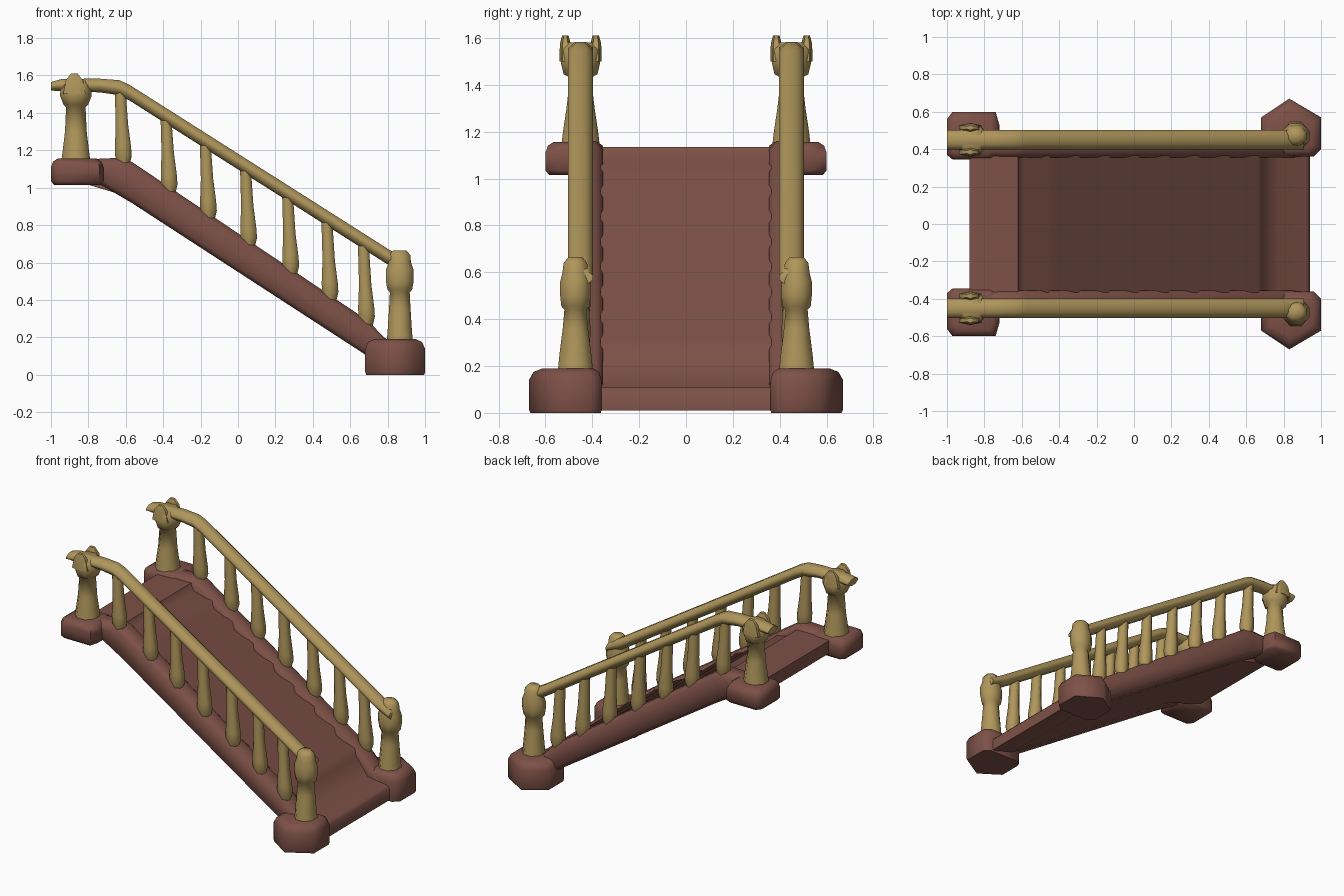
import bpy, bmesh, math

if "Cube" in bpy.data.objects:
    bpy.data.objects.remove(bpy.data.objects["Cube"])

def material(name, rgb):
    m = bpy.data.materials.new(name)
    m.diffuse_color = (*rgb, 1)
    m.use_nodes = True
    m.node_tree.nodes["Principled BSDF"].inputs["Base Color"].default_value = m.diffuse_color
    return m

BROWN = material("brown_wood", (0.205, 0.082, 0.063))
GOLD = material("golden_wood", (0.43, 0.305, 0.105))

def loft(name, rings, mat, mirror=True):
    """Skin a list of equal-length rings, cap both ends, mirror across y."""
    bm = bmesh.new()
    loops = [[bm.verts.new(p) for p in r] for r in rings]
    n = len(rings[0])
    for a, b in zip(loops, loops[1:]):
        for i in range(n):
            j = (i + 1) % n
            bm.faces.new((a[i], a[j], b[j], b[i]))
    bm.faces.new(loops[0])
    bm.faces.new(loops[-1])
    bmesh.ops.recalc_face_normals(bm, faces=bm.faces)
    me = bpy.data.meshes.new(name)
    bm.to_mesh(me)
    bm.free()
    me.materials.append(mat)
    ob = bpy.data.objects.new(name, me)
    bpy.context.collection.objects.link(ob)
    if mirror:
        mod = ob.modifiers.new("mirror", 'MIRROR')
        mod.use_axis = (False, True, False)
        mod.use_mirror_merge = False
    return ob

def lathe(name, cx, cy, profile, mat, sides=8, lean=0.0):
    """Turned part: profile is (z, rx, ry); lean shifts the top in x."""
    z0, z1 = profile[0][0], profile[-1][0]
    rings = []
    for z, rx, ry in profile:
        x = cx + lean * (z - z0) / (z1 - z0)
        k = 1 / math.cos(math.pi / sides)
        rings.append([(x + rx * k * math.cos(math.tau * (i + .5) / sides),
                       cy + ry * k * math.sin(math.tau * (i + .5) / sides), z)
                      for i in range(sides)])
    return loft(name, rings, mat)

def beam(name, y0, y1, stations, c, mat):
    """Chamfered beam through (x, z bottom, z top) stations."""
    rings = []
    for x, b, t in stations:
        d = min(c, (t - b) * 0.35)
        rings.append([(x, y0 + c, b), (x, y1 - c, b), (x, y1, b + d), (x, y1, t - d),
                      (x, y1 - c, t), (x, y0 + c, t), (x, y0, t - d), (x, y0, b + d)])
    return loft(name, rings, mat)

def footing(name, outline, levels, mat):
    """Block from a plan outline scaled about its centre at (z, scale) levels."""
    cx = sum(p[0] for p in outline) / len(outline)
    cy = sum(p[1] for p in outline) / len(outline)
    loft(name, [[(cx + (x - cx) * s, cy + (y - cy) * s, z) for x, y in outline]
                for z, s in levels], mat)

def slope(x):      # top of the stringers
    return 1.135 - 0.67 * (x + 0.57)

def rail_z(x):     # centre line of the handrail
    return 1.54 - 0.635 * (x + 0.63)

# side stringers
beam("stringer", 0.355, 0.50,
     [(-0.88, 1.04, 1.14), (-0.74, 1.02, 1.155), (-0.63, 0.955, 1.16), (-0.57, 0.92, 1.14),
      (0.70, 0.095, 0.285), (0.78, 0.04, 0.20), (0.86, 0.02, 0.15)], 0.03, BROWN)

# worn stepped deck between the stringers, skinned across its width
steps = 9
top = [(-0.88, 1.13)]
for i in range(steps):
    x = -0.62 + i * 1.28 / (steps - 1)
    z = min(slope(x) - 0.01, 1.135)
    top += [(x, z), (x + 0.025, z - 0.05)]
top += [(0.77, 0.135), (0.92, 0.11), (0.94, 0.09), (0.94, 0.015)]

def under(x):
    return max(0.01, min(1.04, 0.557 - 0.652 * x))

loft("deck", [[(x, -0.365, z), (x, 0.365, z), (x, 0.365, min(under(x), z - 0.004)),
               (x, -0.365, min(under(x), z - 0.004))] for x, z in top], BROWN, mirror=False)

# footings
footing("upper_footing",
        [(-1.0, 0.37), (-0.97, 0.345), (-0.76, 0.345), (-0.72, 0.38),
         (-0.72, 0.53), (-0.74, 0.60), (-0.97, 0.60), (-1.0, 0.56)],
        [(1.015, 0.88), (1.035, 1), (1.11, 1), (1.14, 0.92), (1.155, 0.75)], BROWN)
footing("lower_footing",
        [(0.72, 0.36), (0.96, 0.36), (1.0, 0.40), (1.0, 0.57),
         (0.83, 0.67), (0.68, 0.57), (0.68, 0.40)],
        [(0.0, 0.97), (0.015, 1), (0.14, 1), (0.175, 0.9), (0.19, 0.7)], BROWN)

# newel posts with swollen heads
lathe("upper_post", -0.867, 0.45,
      [(1.14, .078, .082), (1.20, .07, .075), (1.30, .058, .06), (1.43, .052, .045),
       (1.445, .066, .072), (1.49, .084, .083), (1.55, .082, .083), (1.58, .05, .06)], GOLD)
for side, y in (("inner", 0.385), ("outer", 0.515)):
    lathe("upper_post_ear_" + side, -0.875, y,
          [(1.50, .06, .022), (1.575, .045, .02), (1.61, .018, .012)], GOLD, 6)
lathe("lower_post", 0.865, 0.472,
      [(0.17, .07, .076), (0.25, .064, .068), (0.36, .057, .054), (0.44, .053, .047),
       (0.455, .066, .06), (0.50, .074, .065), (0.56, .074, .065), (0.60, .06, .055),
       (0.64, .056, .05), (0.665, .035, .03)], GOLD)

# handrails
h = 0.042
beam("handrail", 0.397, 0.503,
     [(-1.0, 1.52, 1.565), (-0.94, 1.515, 1.582), (-0.74, 1.51, 1.583), (-0.635, 1.495, 1.575),
      (-0.58, rail_z(-0.58) - h, rail_z(-0.58) + h), (0.80, rail_z(0.80) - h, rail_z(0.80) + h),
      (0.91, 0.545, 0.61)], 0.03, GOLD)

# balusters
for i, x in enumerate((-0.61, -0.365, -0.155, 0.06, 0.285, 0.495, 0.69)):
    zb = min(slope(x), 1.15) - 0.03
    zt = min(rail_z(x), 1.54)
    lathe(f"baluster_{i + 1}", x, 0.455,
          [(zb, .03, .028), (zb + 0.05, .044, .04), (zb + 0.10, .043, .041),
           (zb + 0.22, .033, .034), (zt, .029, .03)], GOLD, 6, lean=-0.02)

# smooth shading with sharp edges kept
bpy.ops.object.select_all(action='SELECT')
bpy.context.view_layer.objects.active = bpy.context.selected_objects[0]
bpy.ops.object.shade_smooth_by_angle(angle=math.radians(62))
